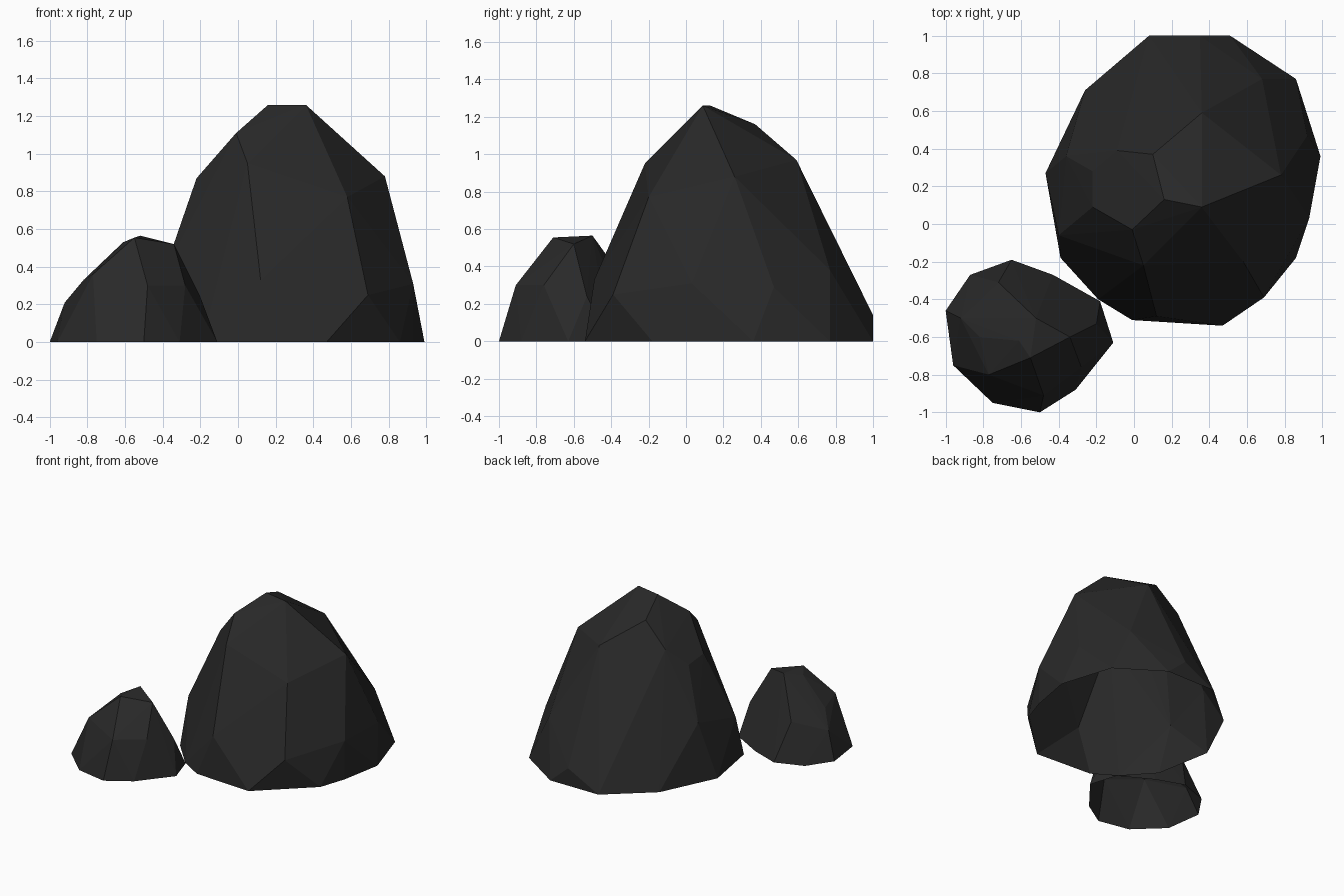
import bpy, bmesh

stone = bpy.data.materials.new("dark_stone")
stone.diffuse_color = (0.022, 0.022, 0.022, 1)


def boulder(name, footprint, corners):
    """Chiselled rock: hull over a ground outline and upper corners, open underneath."""
    bm = bmesh.new()
    for x, y in footprint:
        bm.verts.new((x, y, 0))
    for co in corners:
        bm.verts.new(co)
    hull = bmesh.ops.convex_hull(bm, input=bm.verts[:])
    unused = {v for v in hull["geom_interior"] + hull["geom_unused"]
              if isinstance(v, bmesh.types.BMVert)}
    bmesh.ops.delete(bm, geom=list(unused), context='VERTS')
    bmesh.ops.recalc_face_normals(bm, faces=bm.faces[:])
    base = [f for f in bm.faces if all(v.co.z < 0.001 for v in f.verts)]
    bmesh.ops.delete(bm, geom=base, context='FACES')
    me = bpy.data.meshes.new(name)
    bm.to_mesh(me)
    bm.free()
    me.materials.append(stone)
    bpy.context.collection.objects.link(bpy.data.objects.new(name, me))


# Large boulder
boulder("large_boulder",
        [(0.08, 1.0), (0.51, 1.0), (0.86, 0.77), (0.99, 0.36), (0.93, 0.03),
         (0.86, -0.18), (0.47, -0.54), (-0.01, -0.51), (-0.19, -0.40),
         (-0.39, -0.18), (-0.47, 0.27), (-0.26, 0.71)],
        [(0.16, 0.13, 1.26), (0.36, 0.09, 1.26), (0.10, 0.37, 1.16),
         (-0.01, -0.03, 1.11), (0.36, 0.59, 0.97), (-0.09, 0.39, 0.98),
         (0.05, -0.22, 0.95), (0.78, 0.26, 0.88), (-0.22, 0.09, 0.87),
         (-0.22, 0.28, 0.85), (0.58, -0.20, 0.77), (0.68, 0.77, 0.38),
         (-0.40, -0.06, 0.35), (-0.36, 0.36, 0.45), (0.92, 0.47, 0.29),
         (0.93, 0.03, 0.31), (0.69, -0.39, 0.25), (0.35, 1.0, 0.14),
         (0.12, -0.49, 0.33)])

# Small boulder
boulder("small_boulder",
        [(-1.0, -0.46), (-0.87, -0.27), (-0.65, -0.19), (-0.43, -0.27),
         (-0.18, -0.41), (-0.11, -0.63), (-0.31, -0.88), (-0.50, -1.0),
         (-0.75, -0.95), (-0.96, -0.75)],
        [(-0.52, -0.50, 0.565), (-0.55, -0.71, 0.555), (-0.34, -0.60, 0.52),
         (-0.61, -0.62, 0.53), (-0.77, -0.80, 0.36), (-0.82, -0.60, 0.33),
         (-0.92, -0.50, 0.21), (-0.72, -0.31, 0.30), (-0.48, -0.91, 0.30),
         (-0.28, -0.76, 0.30), (-0.20, -0.53, 0.24)])
